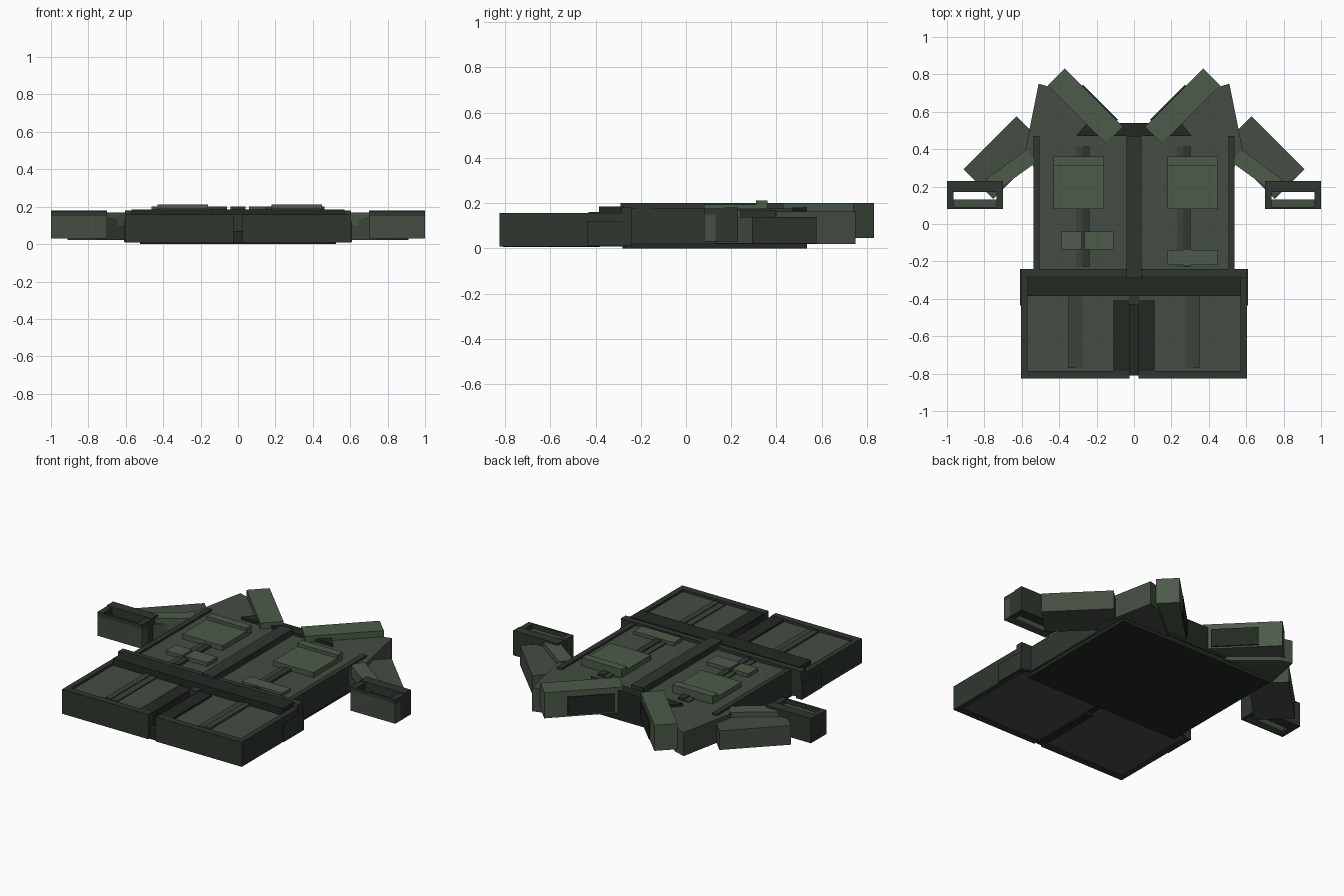
import bpy, bmesh, math
from mathutils import Matrix

if "Cube" in bpy.data.objects:
    bpy.data.objects.remove(bpy.data.objects["Cube"])


def mat(name, rgb):
    m = bpy.data.materials.new(name)
    m.diffuse_color = (*rgb, 1)
    m.use_nodes = True
    m.node_tree.nodes["Principled BSDF"].inputs["Base Color"].default_value = m.diffuse_color
    return m


CLOTH = mat("cloth", (0.058, 0.075, 0.055))
TRIM = mat("trim", (0.028, 0.037, 0.028))
DARK = mat("dark_cloth", (0.016, 0.022, 0.016))
SEAM = mat("seam", (0.042, 0.055, 0.040))
LIGHT = mat("light_cloth", (0.072, 0.105, 0.066))


def prism(name, pts, z0, z1, m):
    """Extrude a flat outline from z0 to z1."""
    bm = bmesh.new()
    f = bm.faces.new([bm.verts.new((x, y, z0)) for x, y in pts])
    up = bmesh.ops.extrude_face_region(bm, geom=[f])["geom"]
    bmesh.ops.translate(bm, vec=(0, 0, z1 - z0),
                        verts=[v for v in up if isinstance(v, bmesh.types.BMVert)])
    bmesh.ops.recalc_face_normals(bm, faces=bm.faces)
    me = bpy.data.meshes.new(name)
    bm.to_mesh(me)
    bm.free()
    me.materials.append(m)
    ob = bpy.data.objects.new(name, me)
    bpy.context.collection.objects.link(ob)
    return ob


def box(name, x0, x1, y0, y1, z0, z1, m):
    return prism(name, [(x0, y0), (x1, y0), (x1, y1), (x0, y1)], z0, z1, m)


def turned(name, cx, cy, length, width, deg, z0, z1, m):
    r = Matrix.Rotation(math.radians(deg), 2)
    l, w = length / 2, width / 2
    pts = [(cx + (r[0][0] * a + r[0][1] * b), cy + (r[1][0] * a + r[1][1] * b))
           for a, b in ((-l, -w), (l, -w), (l, w), (-l, w))]
    return prism(name, pts, z0, z1, m)


def mirror(*obs):
    for ob in obs:
        c = ob.copy()
        c.data = ob.data.copy()
        c.data.transform(Matrix.Scale(-1, 4, (1, 0, 0)))
        c.data.flip_normals()
        c.name = ob.name + "_left"
        bpy.context.collection.objects.link(c)


# Centre parts: back, neck lining, button placket
box("back_panel", -0.525, 0.525, -0.28, 0.535, 0.0, 0.03, DARK)
prism("neck_lining", [(-0.31, 0.47), (0.31, 0.47), (0.25, 0.54), (-0.25, 0.54)], 0.03, 0.18, DARK)
box("placket", -0.04, 0.04, -0.29, 0.47, 0.03, 0.2, TRIM)

# Waist belt and its upper edge
box("belt", -0.57, 0.57, -0.385, -0.275, 0.02, 0.185, DARK)
box("belt_edge", -0.605, 0.605, -0.285, -0.24, 0.02, 0.18, TRIM)

# Skirt vent
box("vent_back", -0.025, 0.025, -0.81, -0.38, 0.005, 0.07, DARK)
box("vent_fold", -0.025, 0.025, -0.43, -0.36, 0.02, 0.16, TRIM)

# Front body panel with shoulder
body = prism("front_panel", [(0.0, -0.25), (0.535, -0.25), (0.535, 0.3), (0.58, 0.4),
                             (0.51, 0.75), (0.44, 0.73), (0.12, 0.47), (0.0, 0.47)], 0.02, 0.163, CLOTH)
seam = box("side_seam", 0.505, 0.537, -0.24, 0.47, 0.02, 0.175, TRIM)

# Skirt panel with raised hem, side edge, pleat and vent facing
skirt = box("skirt_panel", 0.025, 0.6, -0.815, -0.26, 0.012, 0.143, CLOTH)
hem = box("skirt_hem", 0.025, 0.603, -0.825, -0.785, 0.008, 0.157, TRIM)
edge = box("skirt_edge", 0.57, 0.603, -0.825, -0.26, 0.008, 0.157, TRIM)
facing = box("vent_facing", 0.025, 0.11, -0.8, -0.41, 0.03, 0.155, DARK)
pleat = box("skirt_pleat", 0.275, 0.315, -0.77, -0.38, 0.1, 0.15, SEAM)
pleat2 = box("skirt_pleat_fold", 0.315, 0.35, -0.77, -0.38, 0.1, 0.155, SEAM)
loop = box("belt_side", 0.57, 0.61, -0.435, -0.24, 0.01, 0.12, TRIM)

# Collar and its dark stand
collar = turned("collar", 0.26, 0.63, 0.44, 0.13, 45, 0.045, 0.2, LIGHT)
stand = turned("collar_stand", 0.193, 0.637, 0.265, 0.04, 45, 0.055, 0.165, DARK)

# Sleeve, sleeve fold and open cuff
sleeve = turned("sleeve", 0.69, 0.355, 0.4, 0.225, -45, 0.022, 0.138, CLOTH)
fold = turned("sleeve_fold", 0.657, 0.285, 0.27, 0.085, -36, 0.1, 0.168, LIGHT)
cuff = [box("cuff_front", 0.7, 1.0, 0.08, 0.13, 0.03, 0.15, CLOTH),
        box("cuff_front_wall", 0.7, 1.0, 0.08, 0.092, 0.03, 0.175, TRIM),
        box("cuff_back", 0.7, 1.0, 0.17, 0.23, 0.03, 0.18, TRIM),
        box("cuff_inner_side", 0.7, 0.735, 0.092, 0.17, 0.03, 0.175, TRIM),
        box("cuff_outer_side", 0.965, 1.0, 0.092, 0.17, 0.03, 0.175, TRIM)]

mirror(body, seam, skirt, hem, edge, facing, pleat, pleat2, loop, collar, stand, sleeve, fold, *cuff)

# Chest pockets, front pleats and lower pocket flaps
for side, x in (("right", 0.315), ("left", -0.295)):
    box("chest_pocket_" + side, x - 0.135, x + 0.135, 0.08, 0.33, 0.15, 0.193, LIGHT)
    box("pocket_flap_" + side, x - 0.135, x + 0.135, 0.31, 0.36, 0.15, 0.212, LIGHT)
    p = 0.23 if x > 0 else -0.31
    box("front_pleat_" + side, p, p + 0.035, -0.23, 0.415, 0.1, 0.17, SEAM)
    box("front_pleat_fold_" + side, p + 0.035, p + 0.073, -0.23, 0.415, 0.1, 0.176, TRIM)
box("lower_flap_right", 0.18, 0.45, -0.22, -0.14, 0.12, 0.183, LIGHT)
box("lower_flap_left", -0.39, -0.28, -0.135, -0.04, 0.12, 0.185, LIGHT)
box("lower_flap_left_inner", -0.265, -0.11, -0.135, -0.04, 0.12, 0.185, LIGHT)
